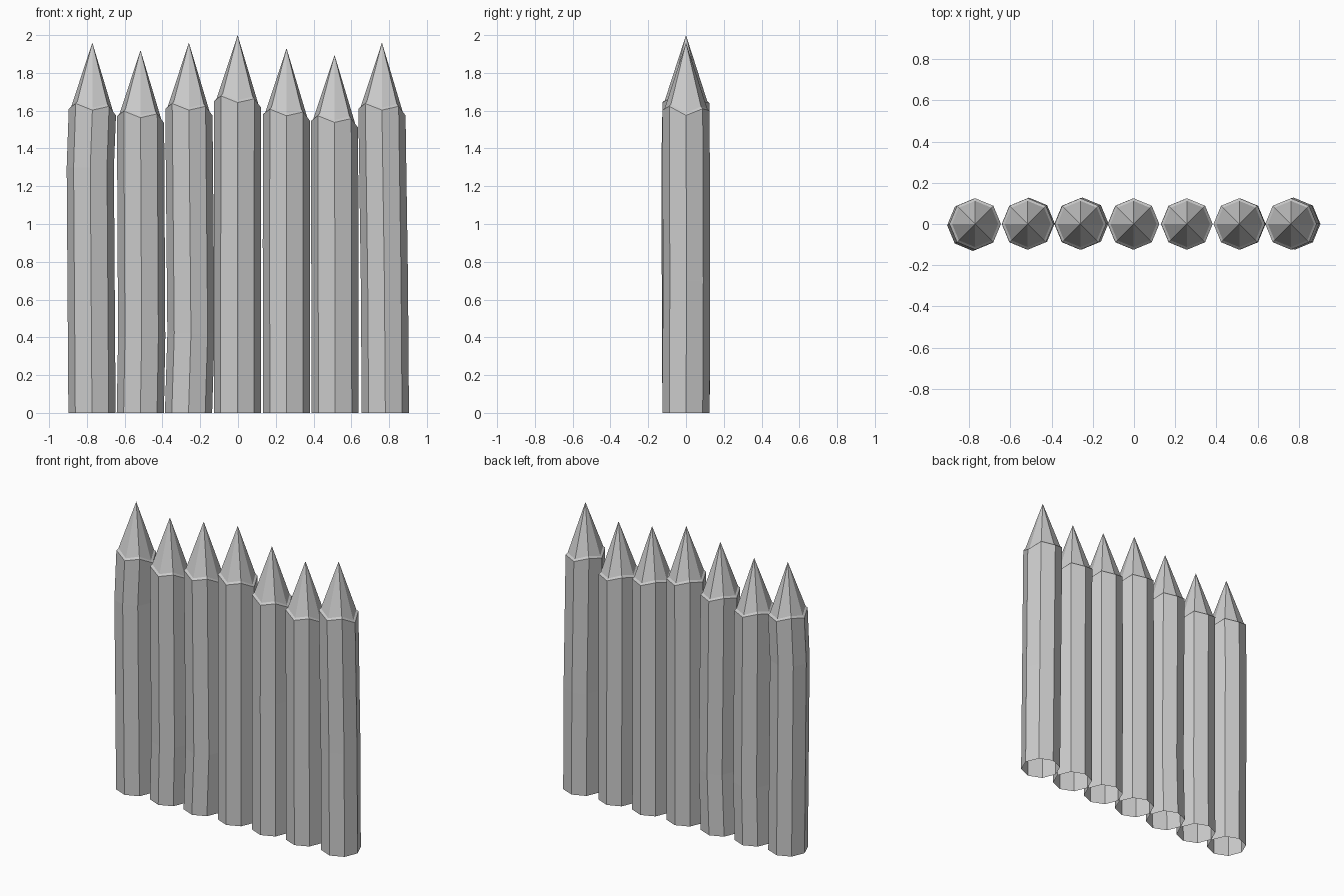
import bpy, bmesh, math

if "Cube" in bpy.data.objects:
    bpy.data.objects.remove(bpy.data.objects["Cube"])

SIDES = 8
RADIUS = 0.125
# drop of the hewn rim below the tip, one per corner, counter-clockwise from +x
RIM_DROP = [0.385, 0.35, 0.36, 0.33, 0.35, 0.322, 0.357, 0.337]


def ring(bm, cx, cy, r, heights):
    verts = []
    for i, z in enumerate(heights):
        a = 2 * math.pi * i / SIDES
        verts.append(bm.verts.new((cx + r * math.cos(a), cy + r * math.sin(a), z)))
    return verts


def stake(name, foot, bend, top_x, tip_z):
    """Open-bottomed octagonal log, slightly bent at one height, with a cut point."""
    bm = bmesh.new()
    rim = [tip_z - d for d in RIM_DROP]
    bx, by, bz = bend
    rings = [
        ring(bm, foot, 0, RADIUS, [0] * SIDES),
        ring(bm, bx, by, RADIUS, [bz] * SIDES),
        ring(bm, top_x, 0, RADIUS, rim),
        # narrow ledge under the point
        ring(bm, top_x, 0, RADIUS - 0.013, [z + 0.012 for z in rim]),
    ]
    for low, high in zip(rings, rings[1:]):
        for i in range(SIDES):
            j = (i + 1) % SIDES
            bm.faces.new((low[i], low[j], high[j], high[i]))
    # sharpened point
    tip = bm.verts.new((top_x, 0, tip_z))
    for i in range(SIDES):
        bm.faces.new((rings[-1][i], rings[-1][(i + 1) % SIDES], tip))
    mesh = bpy.data.meshes.new(name)
    bm.to_mesh(mesh)
    bm.free()
    bpy.context.collection.objects.link(bpy.data.objects.new(name, mesh))


# foot x, bend (x, y, z), top x, tip height
STAKES = [
    (-0.773, (-0.782, -0.006, 1.3), -0.771, 1.96),
    (-0.517, (-0.51, 0.003, 0.4), -0.516, 1.92),
    (-0.262, (-0.249, 0.003, 0.42), -0.26, 1.96),
    (-0.003, (-0.003, 0, 0.9), -0.002, 2.0),
    (0.257, (0.256, 0, 0.9), 0.257, 1.93),
    (0.514, (0.513, 0, 0.7), 0.511, 1.895),
    (0.78, (0.775, 0.003, 0.7), 0.762, 1.96),
]
for n, data in enumerate(STAKES, 1):
    stake(f"palisade_stake_{n}", *data)
